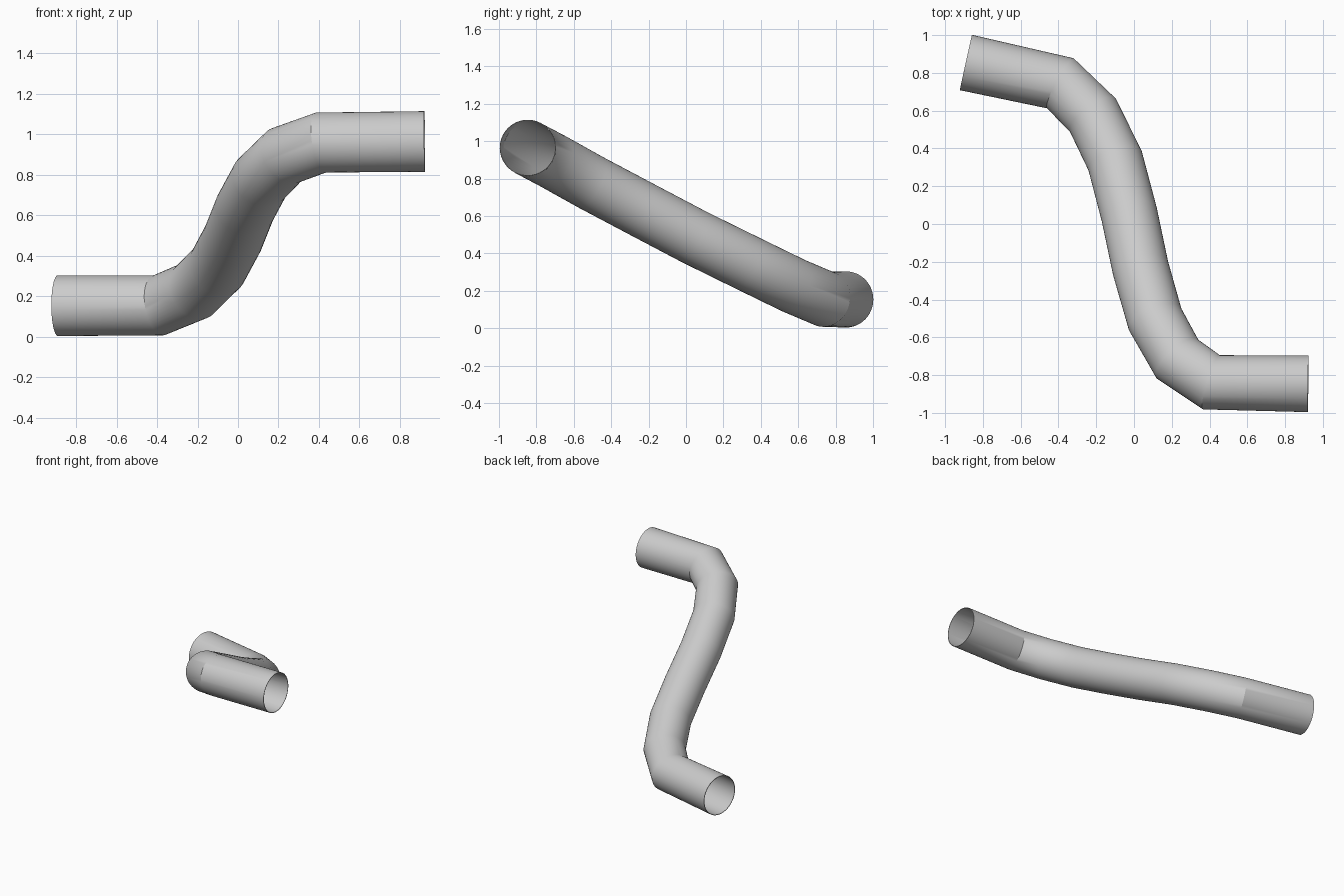
import bpy
import bmesh
import math

if "Cube" in bpy.data.objects:
    bpy.data.objects.remove(bpy.data.objects["Cube"], do_unlink=True)

RADIUS, WALL = 0.15, 0.004

# Plain grey metal
grey = bpy.data.materials.new("light_grey")
grey.use_nodes = True
colour = (0.6, 0.6, 0.6, 1)
grey.diffuse_color = colour
grey.node_tree.nodes["Principled BSDF"].inputs["Base Color"].default_value = colour

# Centre line: straight low end, S-shaped rise, straight high end
path = [(-0.89, 0.855, 0.154), (-0.39, 0.745, 0.156), (-0.217, 0.575, 0.228),
        (-0.10, 0.335, 0.345), (-0.025, 0.05, 0.485), (0.035, -0.235, 0.635),
        (0.112, -0.505, 0.778), (0.23, -0.715, 0.895), (0.41, -0.838, 0.96),
        (0.922, -0.846, 0.965)]

# Round tube swept along the centre line, open at both ends
curve = bpy.data.curves.new("bent_pipe", "CURVE")
curve.dimensions = "3D"
curve.bevel_depth = RADIUS - WALL / 2
curve.bevel_resolution = 22
spline = curve.splines.new("POLY")
spline.points.add(len(path) - 1)
for point, co in zip(spline.points, path):
    point.co = (*co, 1)
pipe = bpy.data.objects.new("bent_pipe", curve)
bpy.context.collection.objects.link(pipe)
bpy.ops.object.select_all(action="DESELECT")
bpy.context.view_layer.objects.active = pipe
pipe.select_set(True)
bpy.ops.object.convert(target="MESH")
pipe = bpy.context.view_layer.objects.active

# Thin wall
shell = pipe.modifiers.new("wall", "SOLIDIFY")
shell.thickness = WALL
shell.offset = 0
bpy.ops.object.modifier_apply(modifier=shell.name)
bm = bmesh.new()
bm.from_mesh(pipe.data)
bmesh.ops.recalc_face_normals(bm, faces=bm.faces)
bm.to_mesh(pipe.data)
bm.free()

pipe.data.materials.clear()
pipe.data.materials.append(grey)
bpy.ops.object.shade_smooth_by_angle(angle=math.radians(30))
